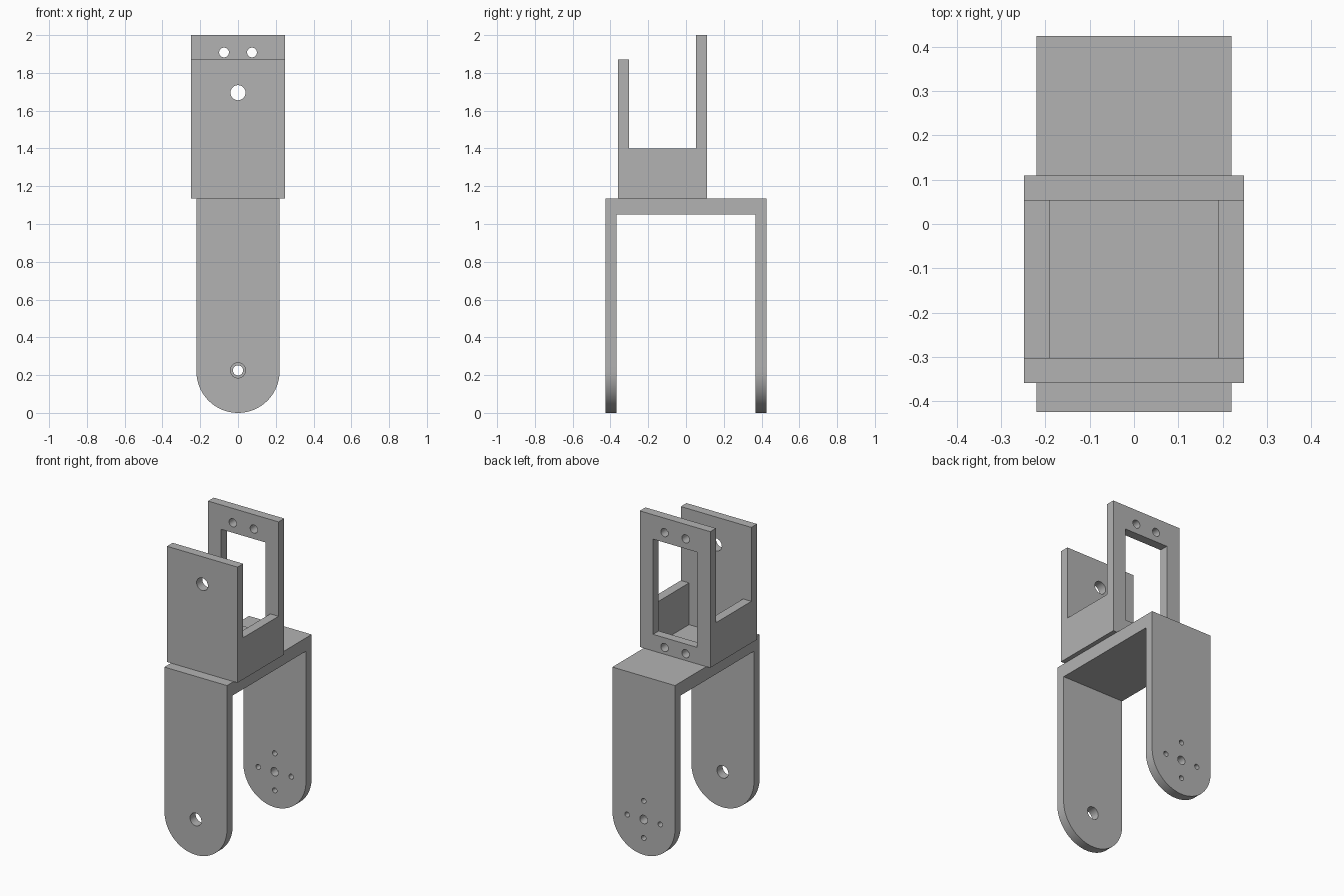
import bpy, bmesh
from math import pi, cos, sin
from mathutils import Vector

cube = bpy.data.objects.get("Cube")
if cube:
    bpy.data.objects.remove(cube, do_unlink=True)

grey = bpy.data.materials.new("light_grey")
grey.use_nodes = True
colour = (0.45, 0.45, 0.45, 1)
grey.diffuse_color = colour
grey.node_tree.nodes["Principled BSDF"].inputs["Base Color"].default_value = colour


def prism(name, points, sweep):
    """Solid made by sweeping a closed outline along a vector."""
    bm = bmesh.new()
    face = bm.faces.new([bm.verts.new(p) for p in points])
    grown = bmesh.ops.extrude_face_region(bm, geom=[face])["geom"]
    moved = [g for g in grown if isinstance(g, bmesh.types.BMVert)]
    bmesh.ops.translate(bm, verts=moved, vec=Vector(sweep))
    bmesh.ops.recalc_face_normals(bm, faces=bm.faces)
    mesh = bpy.data.meshes.new(name)
    bm.to_mesh(mesh)
    bm.free()
    obj = bpy.data.objects.new(name, mesh)
    bpy.context.collection.objects.link(obj)
    mesh.materials.append(grey)
    return obj


def side_profile(name, half_width, yz):
    return prism(name, [(-half_width, y, z) for y, z in yz], (2 * half_width, 0, 0))


def box(x, y0, y1, z0, z1):
    return side_profile("cutter", x, [(y0, z0), (y1, z0), (y1, z1), (y0, z1)])


def rod(x, z, r, y0, y1, n=32):
    ring = [(x + r * cos(2 * pi * i / n), y0, z + r * sin(2 * pi * i / n)) for i in range(n)]
    return prism("cutter", ring, (0, y1 - y0, 0))


def combine(obj, cutter, operation="DIFFERENCE"):
    mod = obj.modifiers.new("cut", "BOOLEAN")
    mod.operation, mod.solver, mod.object = operation, "EXACT", cutter
    bpy.context.view_layer.objects.active = obj
    bpy.ops.object.modifier_apply(modifier=mod.name)
    bpy.data.objects.remove(cutter, do_unlink=True)


def finish(obj):
    bpy.ops.object.select_all(action="DESELECT")
    obj.select_set(True)
    bpy.context.view_layer.objects.active = obj
    bpy.ops.object.shade_smooth_by_angle(angle=pi / 6)


# Lower U bracket: square profile trimmed to round leg ends
W, D, T, TOP = 0.22, 0.425, 0.057, 1.135
inner = D - T
bracket = side_profile("lower_bracket", W + 0.05, [
    (-D, -0.05), (-D, TOP), (D, TOP), (D, -0.05),
    (inner, -0.05), (inner, 1.05), (-inner, 1.05), (-inner, -0.05)])
arc = [(W * cos(pi + pi * i / 48), -0.6, W + W * sin(pi + pi * i / 48)) for i in range(49)]
outline = prism("cutter", arc + [(W, -0.6, 1.3), (-W, -0.6, 1.3)], (0, 1.2, 0))
combine(bracket, outline, "INTERSECT")

# Pivot hole in the front leg, horn screw pattern in the back leg
PIVOT = 0.225
combine(bracket, rod(0, PIVOT, 0.04, -0.5, 0))
combine(bracket, rod(0, PIVOT, 0.027, 0, 0.5))
for dx, dz in ((1, 0), (-1, 0), (0, 1), (0, -1)):
    combine(bracket, rod(0.116 * dx, PIVOT + 0.118 * dz, 0.016, 0, 0.5, 24))
finish(bracket)

# Upper holder: front plate, low side walls and taller back plate
F, B = -0.359, 0.11
holder = side_profile("upper_holder", 0.248, [
    (F, TOP), (B, TOP), (B, 2), (B - T, 2),
    (B - T, 1.4), (F + T, 1.4), (F + T, 1.87), (F, 1.87)])
combine(holder, box(0.19, F + T, B - T, 1.0, 1.5))

# Window and screw holes in the back plate, pivot hole in the front plate
combine(holder, box(0.155, 0, 0.3, 1.24, 1.845))
for x in (-0.074, 0.074):
    for z in (1.178, 1.908):
        combine(holder, rod(x, z, 0.026, 0, 0.3))
combine(holder, rod(0, 1.695, 0.04, -0.5, -0.2))
finish(holder)
